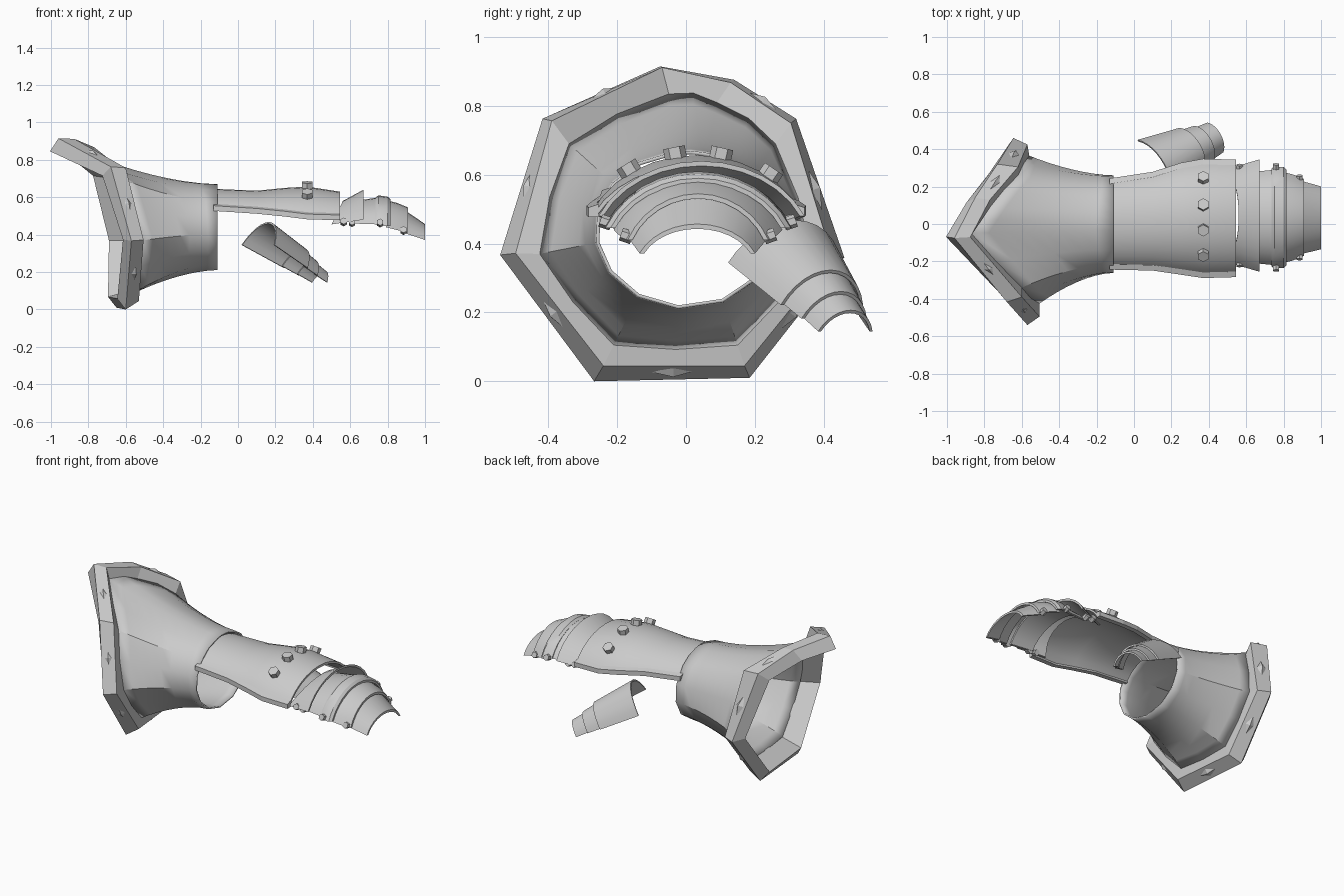
import bpy, bmesh, math
from mathutils import Vector, Matrix

cube = bpy.data.objects.get("Cube")
if cube:
    bpy.data.objects.remove(cube, do_unlink=True)

steel = bpy.data.materials.new("grey steel")
steel.use_nodes = True
GREY = (0.6, 0.6, 0.6, 1)
steel.diffuse_color = GREY
steel.node_tree.nodes["Principled BSDF"].inputs["Base Color"].default_value = GREY


def finish(name, bm, smooth=True, matrix=None):
    bmesh.ops.recalc_face_normals(bm, faces=bm.faces)
    mesh = bpy.data.meshes.new(name)
    bm.to_mesh(mesh)
    bm.free()
    mesh.materials.append(steel)
    obj = bpy.data.objects.new(name, mesh)
    bpy.context.collection.objects.link(obj)
    if matrix:
        mesh.transform(matrix)
    if smooth:
        bpy.ops.object.select_all(action='DESELECT')
        obj.select_set(True)
        bpy.context.view_layer.objects.active = obj
        bpy.ops.object.shade_smooth_by_angle(angle=math.radians(32))
    return obj


def loft(name, rings, caps=False, loop=False, smooth=True, matrix=None):
    """Skin closed rings of points, optionally capped or joined end to start."""
    bm = bmesh.new()
    rows = [[bm.verts.new(p) for p in r] for r in rings]
    n = len(rows[0])
    pairs = list(zip(rows, rows[1:])) + ([(rows[-1], rows[0])] if loop else [])
    for a, b in pairs:
        for i in range(n):
            j = (i + 1) % n
            bm.faces.new((a[i], a[j], b[j], b[i]))
    if caps:
        # cap each end of a folded strip with quads across its thickness
        for row in (rows[0], rows[-1]):
            for i in range(n // 2 - 1):
                bm.faces.new((row[i], row[i + 1], row[n - 2 - i], row[n - 1 - i]))
    return finish(name, bm, smooth, matrix)


# ---- arched armour plates: station = (x, centre y, half width, edge z, top z, edge x shift)
ARC = math.radians(66)


def arch_point(st, u, inset=0.0):
    x, yc, w, zb, zt = st[:5]
    shift = st[5] if len(st) > 5 else 0
    t = u * ARC
    rise = (math.cos(t) - math.cos(ARC)) / (1 - math.cos(ARC))
    return Vector((x + shift * u * u, yc + (w - inset) * math.sin(t) / math.sin(ARC),
                   zb + (zt - inset - zb) * rise))


def arch_plate(name, stations, thick=0.014, n=12, matrix=None):
    us = [-1 + 2 * i / n for i in range(n + 1)]
    rings = [[arch_point(s, u) for u in us] + [arch_point(s, u, thick) for u in reversed(us)]
             for s in stations]
    return loft(name, rings, caps=True, matrix=matrix)


def rivet(name, pos, direction, radius, depth):
    bm = bmesh.new()
    rot = Vector(direction).to_track_quat('Z', 'Y').to_matrix().to_4x4()
    bmesh.ops.create_cone(bm, cap_ends=True, segments=6, radius1=radius, radius2=radius,
                          depth=depth, matrix=Matrix.Translation(pos) @ rot)
    return finish(name, bm, smooth=False)


# ---- cuff rim: faceted collar with a swept-back peak
rim_back = [Vector(p) for p in [
    (-.96, -.075, .915), (-.85, .14, .876), (-.73, .32, .763), (-.645, .46, .36),
    (-.65, .185, .01), (-.6, -.267, 0), (-.57, -.54, .367), (-.68, -.417, .763)]]
rim_front = [Vector(p) for p in [
    (-.875, -.07, .912), (-.77, .13, .868), (-.62, .305, .75), (-.57, .425, .36),
    (-.57, .17, .045), (-.53, -.24, .045), (-.505, -.495, .372), (-.6, -.39, .757)]]
rim_inner = [Vector(p) for p in [
    (-.87, -.05, .835), (-.77, .09, .81), (-.62, .26, .69), (-.56, .365, .37),
    (-.56, .15, .105), (-.53, -.21, .105), (-.505, -.425, .37), (-.6, -.34, .69)]]
middle = Vector((0, -.03, .42))
rim_hole = [Vector((p.x - .045, *(middle + (p - middle) * .86).yz)) for p in rim_back]
loft("cuff_rim", [rim_back, rim_front, rim_inner, rim_hole], loop=True, smooth=False)

# ---- diamond studs on the outer faces of the rim
for i in range(8):
    if i == 0:
        continue
    j = (i + 1) % 8
    mid = (rim_back[i] + rim_back[j] + rim_front[i] + rim_front[j]) / 4
    along = (rim_back[j] - rim_back[i]).normalized()
    across = (rim_front[i] + rim_front[j] - rim_back[i] - rim_back[j]).normalized()
    out = along.cross(across).normalized()
    if out.dot(mid - Vector((mid.x, middle.y, middle.z))) < 0:
        out = -out
    bm = bmesh.new()
    base = [bm.verts.new(mid + d - out * .004) for d in
            (along * .065, across * .03, along * -.065, across * -.03)]
    tip = bm.verts.new(mid + out * .014)
    for k in range(4):
        bm.faces.new((base[k], base[(k + 1) % 4], tip))
    bm.faces.new(base)
    finish("rim_stud", bm, smooth=False)

# ---- flared cuff: round at the wrist, following the rim at the wide end
wide = []
for i, p in enumerate(rim_inner):
    q = rim_inner[(i + 1) % 8]
    half = (p + q) / 2
    half.yz = (middle + (half - middle) * 1.04).yz
    wide += [p, half]
cuff_rings = []
for k in range(9):
    t = k / 8
    ring = []
    for p in wide:
        a = math.atan2(p.z - .44, p.y)
        wrist = Vector((-.11, .265 * math.cos(a), .44 + .23 * math.sin(a)))
        f = t ** 1.7
        ring.append(Vector((wrist.x + (p.x - wrist.x) * t,
                            wrist.y + (p.y - wrist.y) * f, wrist.z + (p.z - wrist.z) * f)))
    cuff_rings.append(ring)
cuff = loft("flared_cuff", cuff_rings)
shell = cuff.modifiers.new("thickness", 'SOLIDIFY')
shell.thickness = .01
shell.offset = -1

# ---- back of the hand, with a raised border along both edges
hand = [(-.13, 0, .23, .535, .645), (.1, .015, .25, .52, .635), (.25, .028, .285, .505, .65),
        (.37, .03, .305, .49, .657), (.545, .03, .3, .485, .63)]
arch_plate("hand_plate", hand)
for side in (-1, 1):
    rings = []
    for x, yc, w, zb, zt in hand:
        inner, outer = yc + side * (w - .016), yc + side * (w + .014)
        rings.append([(x, inner, zb - .008), (x, outer, zb - .008),
                      (x, outer, zb + .02), (x, inner, zb + .03)])
    loft("hand_border", rings, caps=True, smooth=False)

# ---- knuckle rivets
for y in (.24, .1, -.03, -.16):
    st = hand[3]
    u = math.asin((y - st[1]) / st[2] * math.sin(ARC)) / ARC
    p = arch_point(st, u)
    normal = Vector((0, (p.y - st[1]) * .55, .17)).normalized()
    rivet("knuckle_rivet", p + normal * .01, normal, .032, .036)

# ---- overlapping finger plates
fingers = {
    "knuckle_plate": [(.56, .045, .25, .455, .58, -.06), (.67, .045, .3, .48, .64)],
    "finger_plate_upper": [(.6, .035, .24, .46, .575), (.75, .035, .255, .455, .6)],
    "finger_band": [(.735, .035, .262, .455, .598), (.75, .035, .272, .45, .61),
                    (.8, .035, .27, .445, .603), (.815, .035, .255, .445, .59)],
    "finger_plate_middle": [(.79, .035, .245, .44, .585), (.85, .035, .23, .425, .57),
                            (.91, .035, .205, .41, .545)],
    "finger_plate_tip": [(.885, .035, .198, .41, .535), (1.0, .033, .168, .372, .457)],
}
for name, stations in fingers.items():
    arch_plate(name, stations)

# ---- hinge rivets on both sides of the fingers
for x, yc, w, z in [(.565, .045, .255, .468), (.61, .045, .255, .464),
                    (.76, .035, .268, .462), (.885, .035, .208, .422)]:
    for side in (-1, 1):
        rivet("hinge_rivet", Vector((x, yc + side * w, z)), (0, side, .35), .019, .034)

# ---- thumb plates, built along a local axis and turned into place
axis = Vector((.328, .177, -.2)).normalized()
lateral = Vector((0, 0, 1)).cross(axis).normalized()
up = axis.cross(lateral)
place = Matrix((axis, lateral, up)).transposed().to_4x4()
place.translation = Vector((.107, .286, .345))
thumb = {
    "thumb_plate_base": [(0, 0, .186, 0, .14), (.26, 0, .136, 0, .115)],
    "thumb_plate_middle": [(.24, 0, .126, 0, .105), (.345, 0, .108, 0, .09)],
    "thumb_plate_tip": [(.33, 0, .1, 0, .082), (.423, 0, .09, 0, .07)],
}
for name, stations in thumb.items():
    arch_plate(name, stations, thick=.01, matrix=place)
